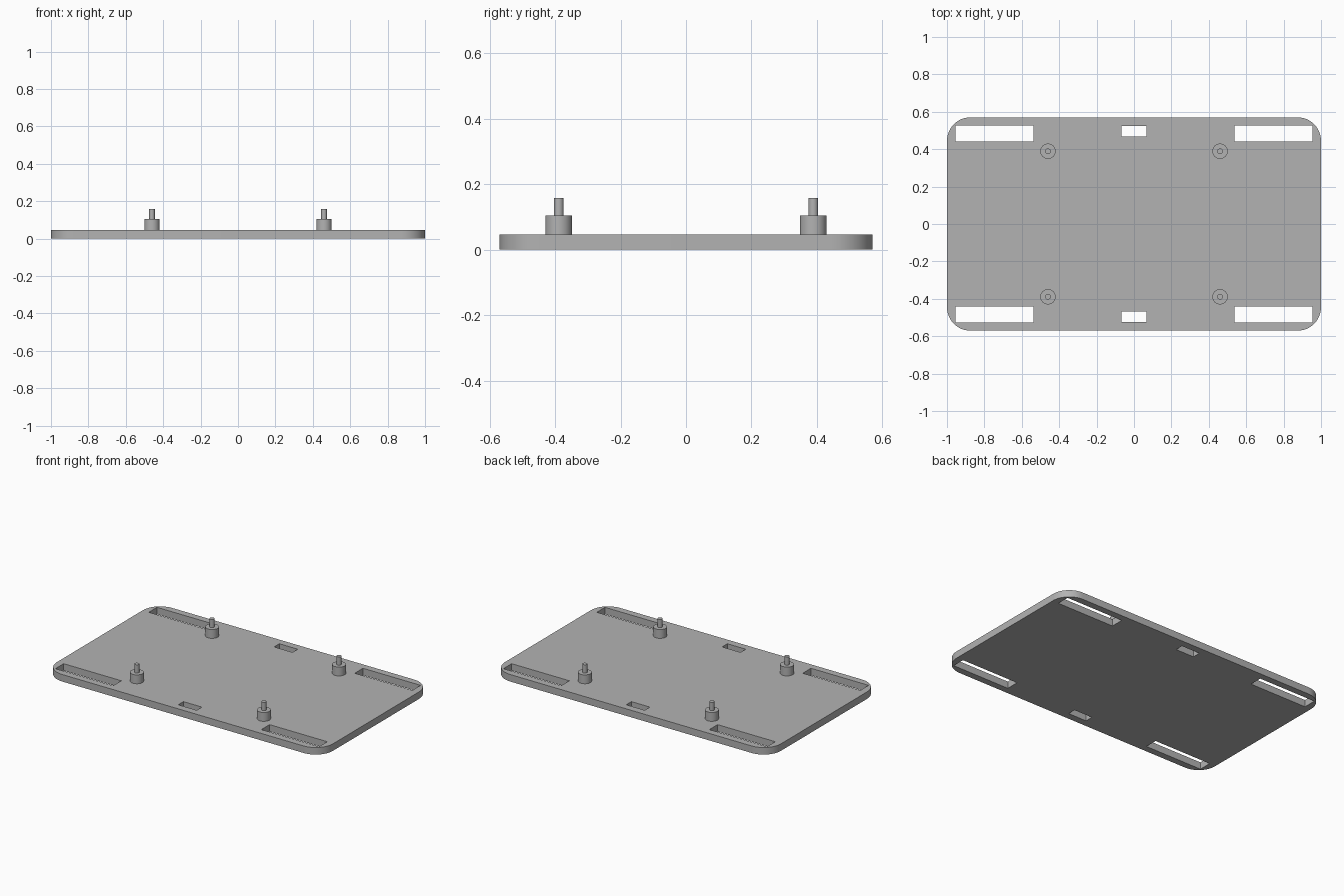
import bpy, bmesh
from math import pi, cos, sin, radians
from mathutils import Matrix

cube = bpy.data.objects.get("Cube")
if cube:
    bpy.data.objects.remove(cube, do_unlink=True)

HALF_X, HALF_Y, THICK, CORNER = 1.0, 0.57, 0.046, 0.125

grey = bpy.data.materials.new("plain grey")
grey.use_nodes = True
colour = (0.45, 0.45, 0.45, 1)
grey.diffuse_color = colour
grey.node_tree.nodes["Principled BSDF"].inputs["Base Color"].default_value = colour


def finish(name, bm, smooth=True):
    bmesh.ops.recalc_face_normals(bm, faces=bm.faces)
    mesh = bpy.data.meshes.new(name)
    bm.to_mesh(mesh)
    bm.free()
    mesh.materials.append(grey)
    obj = bpy.data.objects.new(name, mesh)
    bpy.context.collection.objects.link(obj)
    if smooth:
        shade(obj)
    return obj


def activate(obj):
    bpy.ops.object.select_all(action="DESELECT")
    obj.select_set(True)
    bpy.context.view_layer.objects.active = obj


def shade(obj):
    activate(obj)
    bpy.ops.object.shade_smooth_by_angle(angle=radians(30))


# Base plate: rounded rectangle, extruded upward
bm = bmesh.new()
outline = []
steps = 12
for quarter, (sx, sy) in enumerate([(1, 1), (-1, 1), (-1, -1), (1, -1)]):
    for i in range(steps + 1):
        a = (quarter + i / steps) * pi / 2
        outline.append(bm.verts.new((sx * (HALF_X - CORNER) + CORNER * cos(a),
                                     sy * (HALF_Y - CORNER) + CORNER * sin(a), 0)))
face = bm.faces.new(outline)
top = bmesh.ops.extrude_face_region(bm, geom=[face])["geom"]
bmesh.ops.translate(bm, vec=(0, 0, THICK),
                    verts=[v for v in top if isinstance(v, bmesh.types.BMVert)])
plate = finish("base_plate", bm, smooth=False)

# Strap slots at the corners and small slots at mid length, cut right through
bm = bmesh.new()
slots = [(0.746, 0.483, 0.418, 0.085), (-0.746, 0.483, 0.418, 0.085), (0, 0.496, 0.134, 0.054)]
for x, y, width, depth in slots:
    for side in (1, -1):
        bmesh.ops.create_cube(bm, size=1, matrix=Matrix.Translation((x, side * y, THICK / 2))
                              @ Matrix.Diagonal((width, depth, THICK * 3, 1)))
cutter = finish("slot_cutter", bm, smooth=False)
cutter.hide_render = True

cut = plate.modifiers.new("slots", "BOOLEAN")
cut.operation = "DIFFERENCE"
cut.solver = "EXACT"
cut.object = cutter
activate(plate)
bpy.ops.object.modifier_apply(modifier=cut.name)
bpy.data.objects.remove(cutter, do_unlink=True)
shade(plate)


# Mounting posts: a wide boss carrying a thin pin, turned from one stepped profile
def mounting_post(name, x, y):
    profile = [(0, THICK), (0.041, THICK), (0.041, 0.104), (0.015, 0.104), (0.015, 0.158), (0, 0.158)]
    bm = bmesh.new()
    verts = [bm.verts.new((r, 0, z)) for r, z in profile]
    edges = [bm.edges.new(pair) for pair in zip(verts, verts[1:])]
    bmesh.ops.spin(bm, geom=verts + edges, cent=(0, 0, 0), axis=(0, 0, 1),
                   angle=2 * pi, steps=32, use_merge=False)
    bmesh.ops.remove_doubles(bm, verts=bm.verts, dist=0.0005)
    finish(name, bm).location = (x, y, 0)


for x_name, sx in (("left", 1), ("right", -1)):
    for y_name, sy in (("front", -1), ("back", 1)):
        mounting_post(f"{y_name}_{x_name}_post", sx * 0.46, sy * 0.389)
